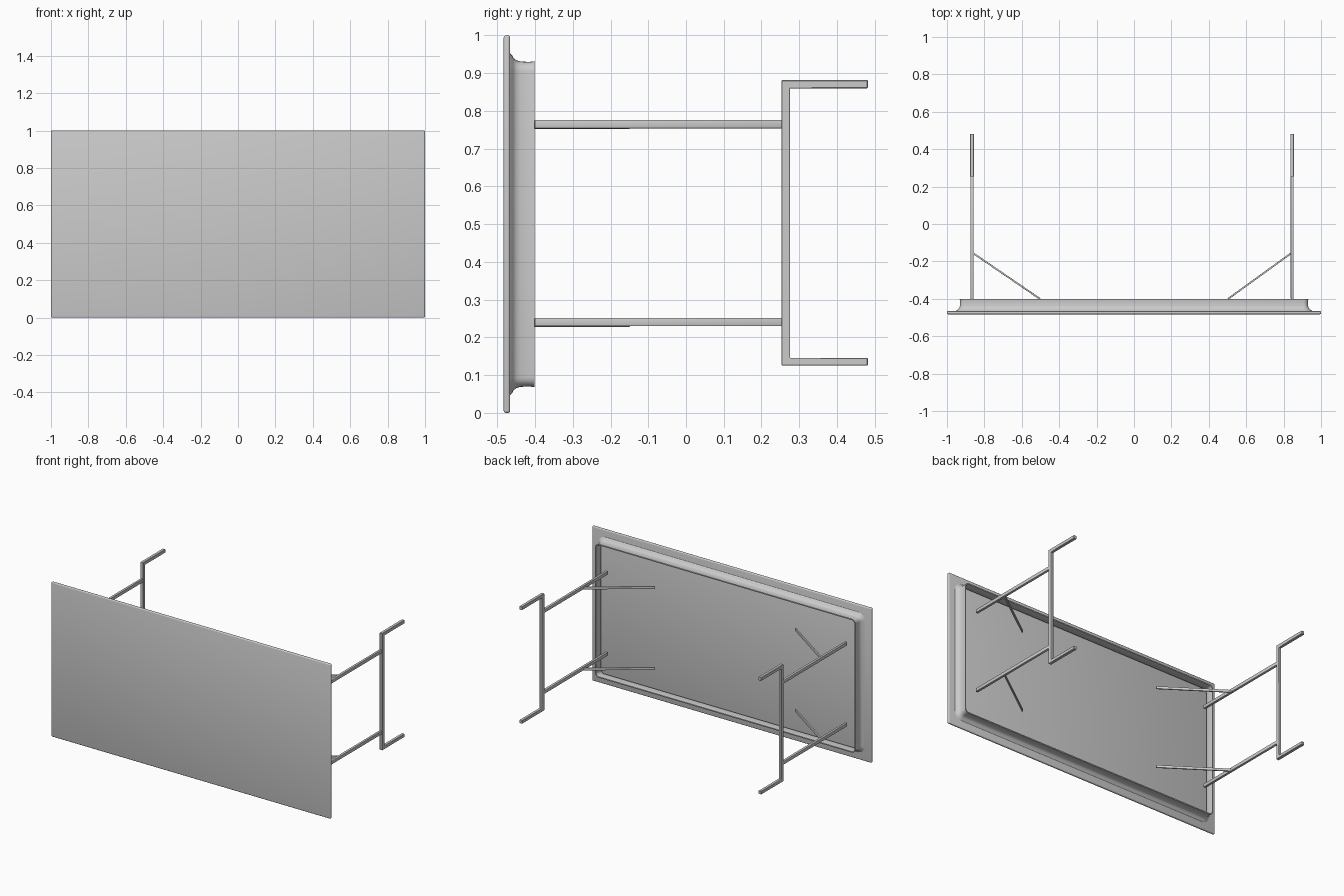
import bpy, bmesh, math
from mathutils import Vector, Matrix

if "Cube" in bpy.data.objects:
    bpy.data.objects.remove(bpy.data.objects["Cube"])


def make_object(name, bm):
    bmesh.ops.recalc_face_normals(bm, faces=bm.faces)
    mesh = bpy.data.meshes.new(name)
    bm.to_mesh(mesh)
    bm.free()
    obj = bpy.data.objects.new(name, mesh)
    bpy.context.collection.objects.link(obj)
    return obj


def smooth(obj):
    bpy.ops.object.select_all(action='DESELECT')
    obj.select_set(True)
    bpy.context.view_layer.objects.active = obj
    bpy.ops.object.shade_smooth_by_angle(angle=math.radians(35))


def box(name, lo, hi, bevel=0.0, segments=2):
    lo, hi = Vector(lo), Vector(hi)
    bm = bmesh.new()
    m = Matrix.Translation((lo + hi) / 2) @ Matrix.Diagonal((*(hi - lo), 1))
    bmesh.ops.create_cube(bm, size=1, matrix=m)
    if bevel:
        bmesh.ops.bevel(bm, geom=bm.edges[:], offset=bevel, segments=segments,
                        profile=0.5, affect='EDGES')
    obj = make_object(name, bm)
    smooth(obj)
    return obj


def prism(name, points, x0, x1, bevel):
    # extrude a (y, z) outline along x
    bm = bmesh.new()
    face = bm.faces.new([bm.verts.new((x0, y, z)) for y, z in points])
    ext = bmesh.ops.extrude_face_region(bm, geom=[face])
    bmesh.ops.translate(bm, vec=(x1 - x0, 0, 0),
                        verts=[v for v in ext['geom'] if isinstance(v, bmesh.types.BMVert)])
    bmesh.ops.bevel(bm, geom=bm.edges[:], offset=bevel, segments=1, affect='EDGES')
    obj = make_object(name, bm)
    smooth(obj)
    return obj


# Table top, standing on its long edge
box("table_top", (-1, -0.483, 0), (1, -0.466, 1), 0.006, 3)

# Flared apron: a thin closed profile swept round a rounded rectangle
# (inset from the top's outline, y)
profile = [(0.046, -0.467), (0.052, -0.461), (0.060, -0.457), (0.066, -0.449),
           (0.069, -0.438), (0.070, -0.415), (0.068, -0.401),
           (0.075, -0.401), (0.077, -0.415), (0.077, -0.438),
           (0.075, -0.452), (0.070, -0.460), (0.064, -0.467)]
bm = bmesh.new()
rings = []
for inset, y in profile:
    r = 0.095 - inset
    ring = []
    for q, (cx, cz) in enumerate([(0.905, 0.905), (-0.905, 0.905),
                                  (-0.905, 0.095), (0.905, 0.095)]):
        for k in range(6):
            a = math.pi / 2 * (q + k / 5)
            ring.append(bm.verts.new((cx + r * math.cos(a), y, cz + r * math.sin(a))))
    rings.append(ring)
for i, ring in enumerate(rings):
    nxt = rings[(i + 1) % len(rings)]
    for j in range(len(ring)):
        k = (j + 1) % len(ring)
        bm.faces.new((ring[j], ring[k], nxt[k], nxt[j]))
smooth(make_object("apron", bm))

# Leg frames at both ends
bracket = [(0.253, 0.125), (0.482, 0.125), (0.482, 0.146), (0.275, 0.146),
           (0.275, 0.860), (0.482, 0.860), (0.482, 0.882), (0.253, 0.882)]
for side, cx, sx in (("left", -0.866, -1), ("right", 0.846, 1)):
    prism(f"{side}_foot_bracket", bracket, cx - 0.01, cx + 0.01, 0.002)
    for level, z in (("lower", 0.241), ("upper", 0.765)):
        box(f"{side}_{level}_leg", (cx - 0.008, -0.401, z - 0.011),
            (cx + 0.008, 0.256, z + 0.011), 0.002)
        # Diagonal brace from the leg towards the underside of the top
        start, end = Vector((cx, -0.152, z - 0.005)), Vector((sx * 0.503, -0.400, z - 0.005))
        d = end - start
        brace = box(f"{side}_{level}_brace", (-d.length / 2, -0.0045, -0.008),
                    (d.length / 2, 0.0045, 0.008), 0.0015)
        brace.location = (start + end) / 2
        brace.rotation_euler = (0, 0, math.atan2(d.y, d.x))
